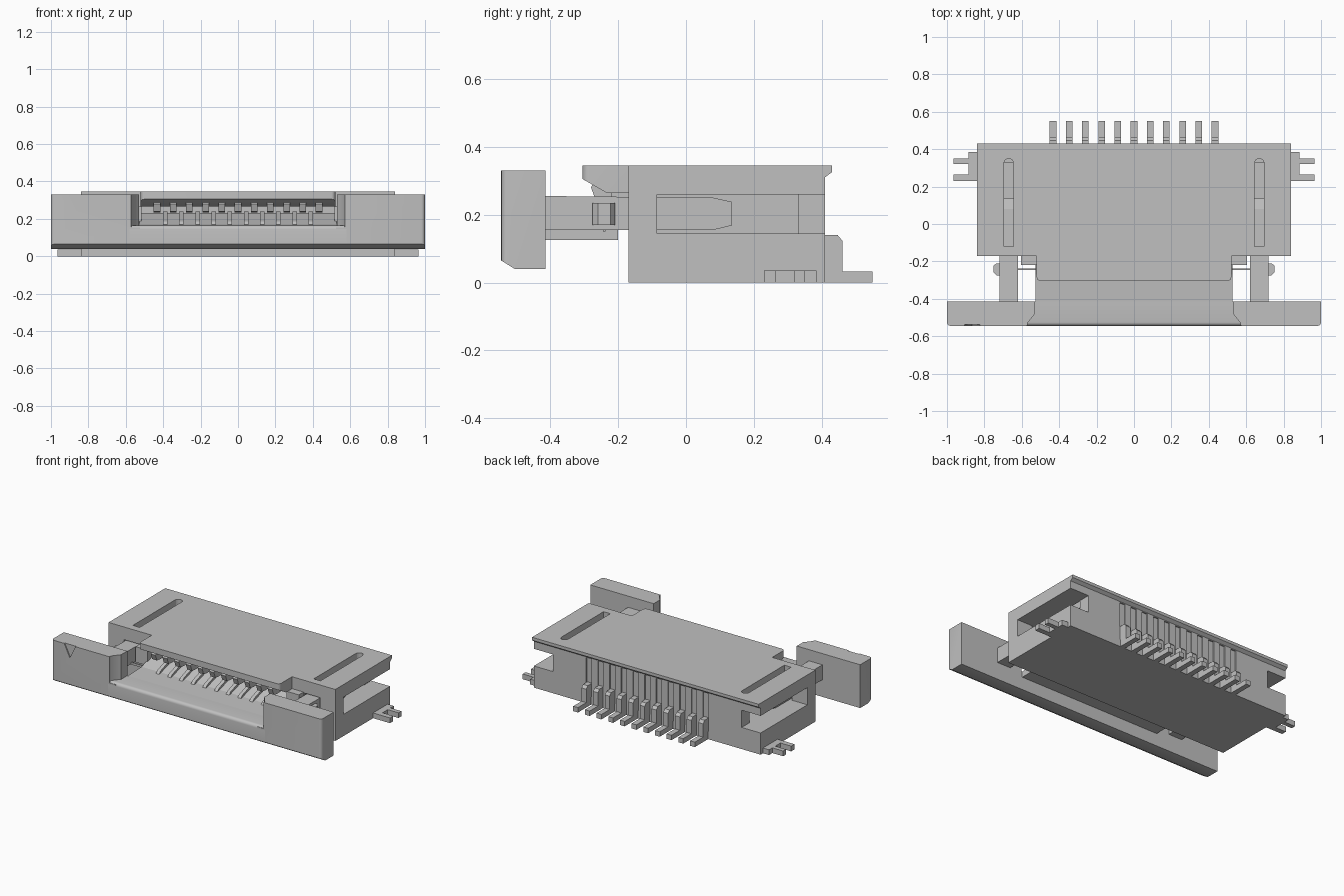
import bpy, bmesh, math
from mathutils import Vector

cube = bpy.data.objects.get("Cube")
if cube:
    bpy.data.objects.remove(cube, do_unlink=True)

GREY = (0.53, 0.53, 0.53, 1.0)
mat = bpy.data.materials.new("light_grey")
mat.use_nodes = True
mat.diffuse_color = GREY
mat.node_tree.nodes["Principled BSDF"].inputs["Base Color"].default_value = GREY


def prism(name, pts, lo, hi, axis="X"):
    """Extrude a 2D outline along an axis: X uses (y,z), Y uses (x,z), Z uses (x,y)."""
    def place(p, d):
        return {"X": (d, p[0], p[1]), "Y": (p[0], d, p[1]), "Z": (p[0], p[1], d)}[axis]
    bm = bmesh.new()
    face = bm.faces.new([bm.verts.new(place(p, lo)) for p in pts])
    ext = bmesh.ops.extrude_face_region(bm, geom=[face])
    moved = [v for v in ext["geom"] if isinstance(v, bmesh.types.BMVert)]
    bmesh.ops.translate(bm, verts=moved, vec=Vector(place((0, 0), hi - lo)))
    bmesh.ops.recalc_face_normals(bm, faces=bm.faces)
    me = bpy.data.meshes.new(name)
    bm.to_mesh(me)
    bm.free()
    me.materials.append(mat)
    ob = bpy.data.objects.new(name, me)
    bpy.context.collection.objects.link(ob)
    return ob


def box(name, x0, x1, y0, y1, z0, z1):
    return prism(name, [(y0, z0), (y1, z0), (y1, z1), (y0, z1)], x0, x1)


def mirror_pts(pts, s):
    return [(s * x, y) for x, y in pts]


def span(s, a, b):
    return (a, b) if s > 0 else (-b, -a)


def cut(ob, cutters):
    """Subtract each cutter, apply the result and drop the cutter."""
    for c in cutters:
        m = ob.modifiers.new("cut", "BOOLEAN")
        m.operation, m.solver, m.object = "DIFFERENCE", "EXACT", c
        dg = bpy.context.evaluated_depsgraph_get()
        me = bpy.data.meshes.new_from_object(ob.evaluated_get(dg))
        ob.modifiers.clear()
        ob.data = me
        bpy.data.objects.remove(c, do_unlink=True)


def bevel_edges(ob, test, width, segments=4):
    bm = bmesh.new()
    bm.from_mesh(ob.data)
    edges = [e for e in bm.edges if test(*[v.co for v in e.verts])]
    bmesh.ops.bevel(bm, geom=edges, offset=width, segments=segments,
                    profile=0.5, affect="EDGES")
    bm.to_mesh(ob.data)
    bm.free()


def smooth(ob):
    bpy.ops.object.select_all(action="DESELECT")
    ob.select_set(True)
    bpy.context.view_layer.objects.active = ob
    bpy.ops.object.shade_smooth_by_angle(angle=math.radians(35))


PINS = [(i - 5) * 0.0866 for i in range(11)]

# Housing with the rear lip, front mouth, arm channels and side slots
housing = prism("housing", [(-0.17, 0), (0.41, 0), (0.41, 0.31), (0.43, 0.325),
                            (0.43, 0.345), (-0.17, 0.345)], -0.84, 0.84)
cutters = [box("mouth_cutter", -0.53, 0.53, -0.3, 0.15, 0.15, 0.265)]
for s in (1, -1):
    cutters.append(box("channel_cutter", *span(s, 0.61, 0.725), -0.3, 0.33, 0.145, 0.26))
    cutters.append(box("side_slot_cutter", *span(s, 0.70, 0.9), -0.085, 0.5, 0.145, 0.26))
    # Long top slot with a round rear end
    arc = [(0.67 + 0.025 * math.cos(a), 0.325 + 0.025 * math.sin(a))
           for a in [math.pi * k / 8 for k in range(9)]]
    slot = [(0.645, -0.12), (0.695, -0.12)] + arc
    cutters.append(prism("top_slot_cutter", mirror_pts(slot, s), 0.22, 0.4, "Z"))
# Shallow rear grooves above the pins
for x in PINS:
    cutters.append(box("groove_cutter", x - 0.02, x + 0.02, 0.402, 0.45, 0.05, 0.305))
cut(housing, cutters)

# Overhanging front lid with a sloped underside
lid = prism("front_lid", [(-0.16, 0.265), (-0.16, 0.345), (-0.305, 0.345),
                          (-0.305, 0.305), (-0.235, 0.265)], -0.52, 0.52)
bevel_edges(lid, lambda a, b: abs(a.x - b.x) < 1e-4 and a.y < -0.3 and b.y < -0.3, 0.02)
smooth(lid)

# Contacts: sprung blade in the mouth, bent solder leg at the rear
for i, x in enumerate(PINS):
    prism(f"contact_blade_{i + 1}", [(-0.28, 0.28), (-0.265, 0.24), (-0.23, 0.235),
                                     (0.16, 0.25), (0.16, 0.27), (-0.23, 0.27),
                                     (-0.27, 0.30)], x - 0.0175, x + 0.0175)
    prism(f"solder_leg_{i + 1}", [(0.395, 0), (0.55, 0), (0.55, 0.033), (0.462, 0.033),
                                  (0.462, 0.122), (0.447, 0.14), (0.395, 0.14)],
          x - 0.0175, x + 0.0175)

# Slider front bar: thin rounded middle with a taller block at each end
lip = [(-0.525 + 0.02 * math.cos(a), 0.145 + 0.02 * math.sin(a))
       for a in [math.pi / 2 + math.pi / 2 * k / 5 for k in range(6)]]
bar = prism("slider_bar", [(-0.505, 0.04), (-0.415, 0.04), (-0.415, 0.165)] + lip
            + [(-0.545, 0.065)], -0.58, 0.58)
smooth(bar)
for s, side in ((1, "left"), (-1, "right")):
    end = prism(f"slider_end_{side}", [(-0.505, 0.04), (-0.415, 0.04), (-0.415, 0.33),
                                       (-0.545, 0.33), (-0.545, 0.065)],
                *span(s, 0.525, 1.0))
    bevel_edges(end, lambda a, b: min(abs(a.x), abs(b.x)) > 0.99
                and a.y < -0.54 and b.y < -0.54, 0.02)
    tools = [prism("flare_cutter", mirror_pts([(0.4, -0.6), (0.575, -0.6), (0.57, -0.53),
                                               (0.53, -0.48), (0.53, -0.3), (0.4, -0.3)], s),
                   0.155, 0.4, "Z")]
    if s < 0:
        # Engraved pin-one triangle
        tools.append(prism("mark_cutter", [(-0.912, 0.34), (-0.865, 0.245), (-0.818, 0.34)],
                           -0.6, -0.538, "Y"))
    cut(end, tools)
    smooth(end)

# Slider tongue, wedge shaped inside the mouth
prism("slider_tongue", [(-0.42, 0.125), (-0.2, 0.125), (-0.2, 0.155), (0.1, 0.155),
                        (0.1, 0.23), (-0.1, 0.23), (-0.27, 0.17), (-0.42, 0.163)],
      -0.526, 0.526)
# Low ribs between the contacts
for i in range(10):
    x = (PINS[i] + PINS[i + 1]) / 2
    prism(f"tongue_rib_{i + 1}", [(-0.30, 0.165), (-0.1, 0.225), (0.05, 0.225),
                                  (0.05, 0.24), (-0.12, 0.24), (-0.28, 0.185)],
          x - 0.012, x + 0.012)

for s, side in ((1, "left"), (-1, "right")):
    # Slider arm with a tapered tip, running into the housing channel
    prism(f"slider_arm_{side}", [(-0.42, 0.155), (0.08, 0.155), (0.135, 0.168),
                                 (0.135, 0.238), (0.08, 0.25), (-0.42, 0.255)],
          *span(s, 0.62, 0.72))
    # Latch bump on the arm
    prism(f"latch_bump_{side}", mirror_pts([(0.71, -0.275), (0.735, -0.275), (0.75, -0.26),
                                            (0.75, -0.222), (0.735, -0.21), (0.71, -0.21)], s),
          0.17, 0.235, "Z")
    # Shoulder beside the lid
    box(f"front_shoulder_{side}", *span(s, 0.515, 0.605), -0.22, -0.16, 0.16, 0.265)
    # Thin cross rod between tongue and arm
    box(f"cross_rod_{side}", *span(s, 0.52, 0.63), -0.245, -0.237, 0.15, 0.165)
    # Forked solder tab
    prism(f"solder_tab_{side}",
          mirror_pts([(0.83, 0.23), (0.965, 0.23), (0.965, 0.265), (0.885, 0.265),
                      (0.885, 0.32), (0.965, 0.32), (0.965, 0.35), (0.885, 0.35),
                      (0.885, 0.385), (0.83, 0.385)], s), 0.0, 0.035, "Z")
